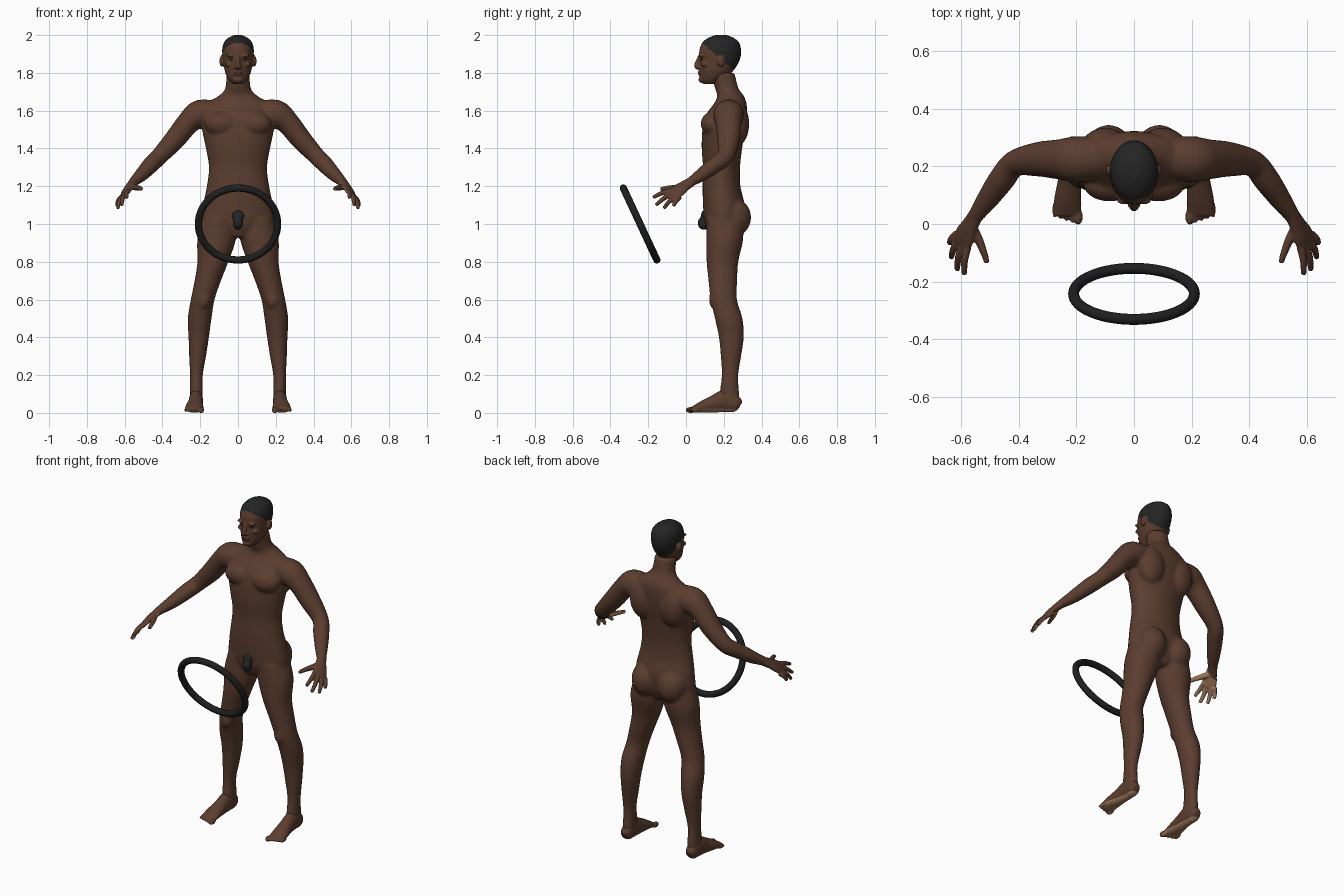
import bpy, bmesh, math
from mathutils import Vector, Matrix

cube = bpy.data.objects.get("Cube")
if cube:
    bpy.data.objects.remove(cube, do_unlink=True)


def material(name, rgb, rough=0.7):
    m = bpy.data.materials.new(name)
    m.use_nodes = True
    m.diffuse_color = (*rgb, 1)
    bsdf = m.node_tree.nodes["Principled BSDF"]
    bsdf.inputs["Base Color"].default_value = (*rgb, 1)
    bsdf.inputs["Roughness"].default_value = rough
    return m


SKIN = material("brown skin", (0.105, 0.047, 0.028))
PALE = material("pale skin", (0.36, 0.19, 0.11))
LIP = material("dark skin", (0.065, 0.028, 0.02))
HAIR = material("black hair", (0.018, 0.018, 0.018))
RUBBER = material("black rubber", (0.014, 0.014, 0.015))


def smooth_path(rows, steps=4):
    """Catmull-Rom interpolation of tuples."""
    pts = [Vector(r) for r in rows]
    out = []
    for i in range(len(pts) - 1):
        a, b, c, d = (pts[max(i - 1, 0)], pts[i], pts[i + 1], pts[min(i + 2, len(pts) - 1)])
        for k in range(steps):
            t = k / steps
            out.append(0.5 * (2 * b + (c - a) * t + (2 * a - 5 * b + 4 * c - d) * t * t
                              + (3 * b - a - 3 * c + d) * t ** 3))
    return out + [pts[-1]]


def loft(bm, rows, side=1, flat=False, up=(0, 0, 1), n=28):
    """Closed tube through rows of x, y, z, width radius, depth radius."""
    path = smooth_path(rows)
    rings = []
    for i, p in enumerate(path):
        u, v = Vector((1, 0, 0)), Vector((0, 1, 0))
        if not flat:
            ahead, behind = path[min(i + 1, len(path) - 1)], path[max(i - 1, 0)]
            t = Vector(ahead[:3]) - Vector(behind[:3])
            u = t.cross(Vector(up)).normalized()
            v = u.cross(t).normalized()
        ring = []
        for k in range(n):
            a = math.tau * k / n
            q = Vector(p[:3]) + u * p[3] * math.cos(a) + v * p[4] * math.sin(a)
            ring.append(bm.verts.new((q.x * side, q.y, q.z)))
        rings.append(ring)
    for r, s in zip(rings, rings[1:]):
        for k in range(n):
            bm.faces.new((r[k], r[(k + 1) % n], s[(k + 1) % n], s[k]))
    bm.faces.new(rings[0][::-1])
    bm.faces.new(rings[-1])


def blob(bm, centre, size, side=1):
    """Ellipsoid."""
    x, y, z = centre
    bmesh.ops.create_uvsphere(bm, u_segments=24, v_segments=16, radius=1,
                              matrix=Matrix.Translation((x * side, y, z)) @ Matrix.Diagonal((*size, 1)))


def finish(name, bm, mats, voxel=None, blur=0, rule=None):
    """Fuse the pieces into one smooth skin and colour its faces by rule."""
    bmesh.ops.recalc_face_normals(bm, faces=bm.faces[:])
    me = bpy.data.meshes.new(name)
    bm.to_mesh(me)
    bm.free()
    ob = bpy.data.objects.new(name, me)
    bpy.context.collection.objects.link(ob)
    if voxel:
        mod = ob.modifiers.new("fuse", "REMESH")
        mod.mode, mod.voxel_size = "VOXEL", voxel
        mod = ob.modifiers.new("soften", "SMOOTH")
        mod.factor, mod.iterations = 0.5, blur
        dg = bpy.context.evaluated_depsgraph_get()
        ob.data = bpy.data.meshes.new_from_object(ob.evaluated_get(dg))
        ob.modifiers.clear()
    ob.data.materials.clear()
    for m in mats:
        ob.data.materials.append(m)
    for f in ob.data.polygons:
        f.use_smooth = True
        f.material_index = rule(f.center, f.normal) if rule else 0
    return ob


# Torso, arms and legs
bm = bmesh.new()
torso = [(.93, .2, .09, .07), (1.0, .2, .185, .1), (1.1, .2, .184, .11), (1.2, .188, .165, .1),
         (1.3, .188, .154, .098), (1.4, .19, .17, .107), (1.5, .2, .19, .113), (1.58, .215, .19, .108),
         (1.64, .235, .16, .085), (1.68, .235, .1, .07), (1.72, .215, .067, .062), (1.8, .195, .062, .062)]
loft(bm, [(0, cy, z, rx, ry) for z, cy, rx, ry in torso], flat=True, n=40)
arm = [(.1, .23, 1.585, .07, .065), (.2, .225, 1.58, .08, .078), (.26, .225, 1.54, .07, .062),
       (.335, .225, 1.447, .06, .056), (.415, .21, 1.36, .046, .046), (.46, .155, 1.315, .046, .044),
       (.51, .085, 1.262, .038, .036), (.553, .025, 1.223, .027, .025), (.562, .01, 1.213, .026, .022)]
leg = [(1.03, .1, .205, .085, .095), (.92, .113, .205, .102, .098), (.8, .133, .193, .082, .084),
       (.7, .16, .195, .07, .076), (.6, .187, .2, .063, .07), (.5, .203, .226, .063, .073),
       (.4, .208, .24, .054, .066), (.3, .214, .238, .045, .054), (.2, .22, .233, .034, .044),
       (.1, .22, .23, .034, .052), (.05, .221, .235, .034, .05)]
for s in (1, -1):
    loft(bm, arm, s)
    loft(bm, [(x, y, z, rx, ry) for z, x, y, rx, ry in leg], s, flat=True)
    blob(bm, (.085, .14, 1.53), (.092, .062, .065), s)     # chest
    blob(bm, (.1, .265, 1.53), (.085, .07, .12), s)        # shoulder blade
    blob(bm, (.088, .245, 1.035), (.088, .1, .105), s)     # buttock
    blob(bm, (.182, .142, .6), (.033, .02, .045), s)       # knee
finish("body", bm, [SKIN], .008, 7)

# Feet with pale soles
for s, label in ((1, "left"), (-1, "right")):
    bm = bmesh.new()
    loft(bm, [(.222, .285, .035, .02, .025), (.222, .265, .045, .033, .044), (.222, .21, .062, .037, .06),
              (.225, .15, .048, .04, .047), (.23, .09, .033, .047, .032), (.232, .045, .02, .049, .019),
              (.232, .03, .017, .046, .014)], s)
    for i in range(5):
        r = .016 if i == 0 else .0115 - .0007 * i
        blob(bm, (.194 + .0205 * i, .025 + .006 * i, .015), (r, .028, r), s)
    finish(label + "_foot", bm, [SKIN, PALE], .005, 2,
           lambda c, n: int(c.z < .022 and n.z < -.35))

# Hands with pale palms
BACK = Vector((.74, -.18, .66))
fingers = [((.578, -.078, 1.178), (.59, -.175, 1.14)), ((.596, -.07, 1.163), (.615, -.16, 1.1)),
           ((.609, -.053, 1.15), (.636, -.118, 1.083)), ((.616, -.033, 1.142), (.642, -.067, 1.095))]
for s, label in ((1, "left"), (-1, "right")):
    bm = bmesh.new()
    loft(bm, [(.548, .035, 1.228, .026, .025), (.57, -.005, 1.203, .033, .021),
              (.588, -.04, 1.178, .043, .018), (.6, -.07, 1.157, .043, .014)], s, up=BACK)
    for root, tip in fingers:
        a, b = Vector(root), Vector(tip)
        mid = (a + b) / 2 + BACK * .007
        loft(bm, [(*a, .0135, .0135), (*mid, .0125, .0125), (*b, .0095, .0095)], s, up=BACK, n=14)
    loft(bm, [(.567, .0, 1.2, .017, .017), (.54, -.055, 1.193, .016, .015),
              (.522, -.1, 1.19, .013, .012), (.511, -.135, 1.185, .01, .009)], s, up=BACK, n=14)
    palm = Vector((-BACK.x * s, -BACK.y, -BACK.z))
    finish(label + "_hand", bm, [SKIN, PALE], .0045, 2,
           lambda c, n, p=palm: int(n.dot(p) > .35 and c.y < 0))

# Head with hair cap and lips
bm = bmesh.new()
head = [(1.742, .125, .03, .035), (1.765, .137, .05, .062), (1.8, .156, .067, .084),
        (1.84, .171, .076, .1), (1.88, .179, .08, .109), (1.92, .181, .084, .11),
        (1.96, .184, .075, .098), (1.985, .185, .052, .068), (2.0, .185, .02, .03)]
loft(bm, [(0, cy, z, rx, ry) for z, cy, rx, ry in head], flat=True, n=40)
loft(bm, [(0, .074, 1.89, .01, .01), (0, .063, 1.86, .011, .012), (0, .055, 1.836, .014, .013),
          (0, .066, 1.822, .011, .008)], n=16)
blob(bm, (0, .086, 1.764), (.027, .02, .018))
blob(bm, (0, .073, 1.803), (.025, .011, .0075))
blob(bm, (0, .075, 1.79), (.022, .011, .0075))
for s in (1, -1):
    blob(bm, (.013, .068, 1.829), (.01, .012, .009), s)    # nostril
    blob(bm, (.034, .083, 1.892), (.027, .015, .009), s)   # brow
    blob(bm, (.047, .1, 1.845), (.02, .02, .014), s)       # cheekbone
    blob(bm, (.087, .185, 1.862), (.011, .02, .03), s)     # ear


def head_colour(c, n):
    ear = abs(c.x) > .074 and 1.83 < c.z < 1.893 and abs(c.y - .185) < .022
    if c.z > 1.95 - .85 * (c.y - .095) and not ear:
        return 1
    return 2 if abs(c.z - 1.797) < .0125 and abs(c.x) < .025 and c.y < .079 else 0


finish("head", bm, [SKIN, HAIR, LIP], .005, 2, head_colour)

# Eyes
bm = bmesh.new()
for s in (1, -1):
    blob(bm, (.033, .083, 1.872), (.014, .008, .006), s)
finish("eyes", bm, [LIP])

# Plain dark pelvic form
bm = bmesh.new()
blob(bm, (0, .105, 1.045), (.036, .026, .032))
blob(bm, (0, .095, 1.005), (.026, .034, .036))
finish("pelvic_form", bm, [HAIR], .006, 4)

# Tilted hoop in front
bpy.ops.mesh.primitive_torus_add(major_radius=.21, minor_radius=.019, major_segments=64, minor_segments=16,
                                 location=(0, -.243, 1), rotation=(math.radians(115), 0, 0))
hoop = bpy.context.object
hoop.name = "hoop"
hoop.data.materials.append(RUBBER)
bpy.ops.object.shade_smooth_by_angle()
